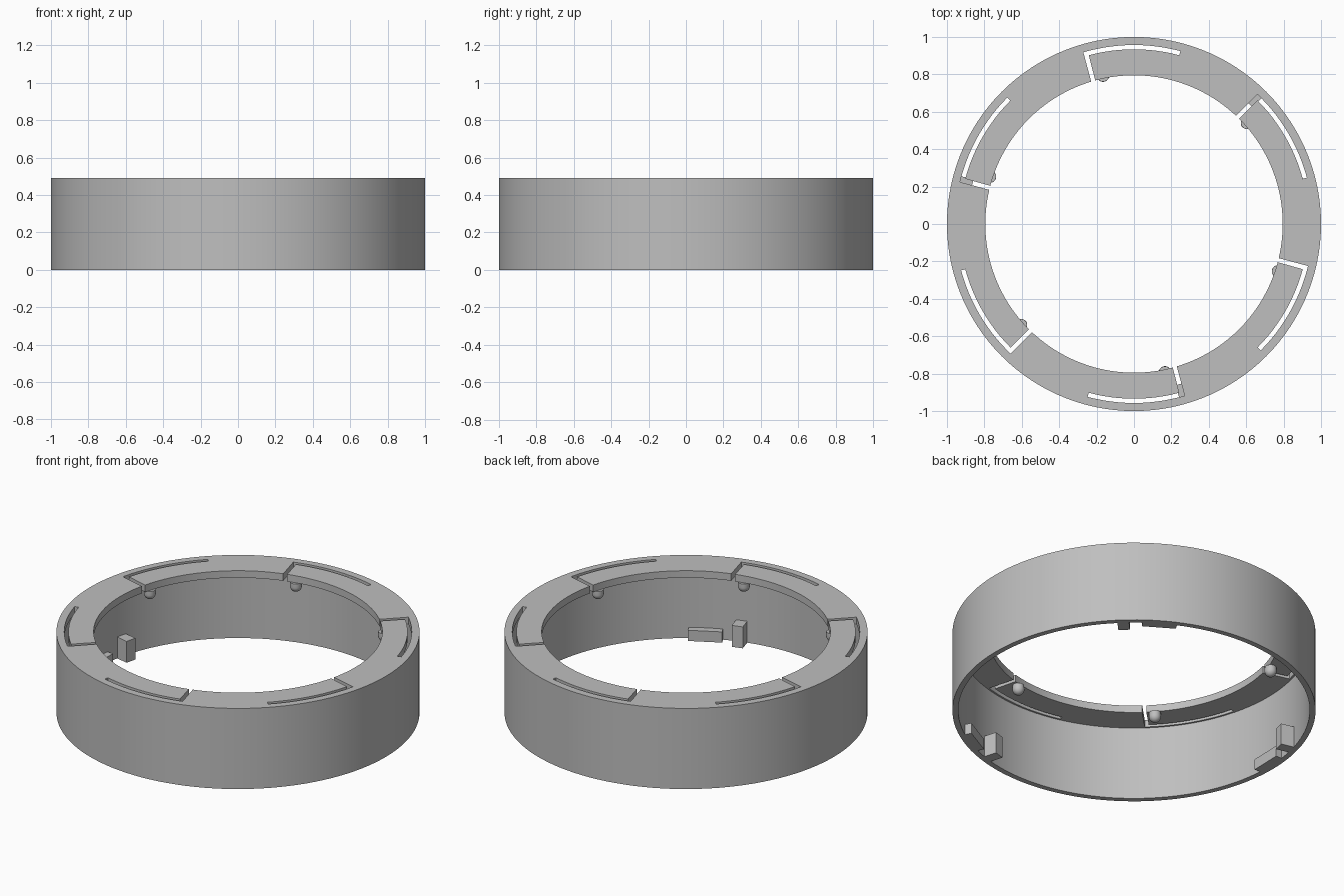
import bpy, bmesh, math
from mathutils import Matrix, Vector

cube = bpy.data.objects.get("Cube")
if cube:
    bpy.data.objects.remove(cube, do_unlink=True)

HEIGHT, OUTER, WALL, INNER = 0.49, 1.0, 0.968, 0.795
PLATE = HEIGHT - 0.043

grey = bpy.data.materials.new("light grey")
grey.use_nodes = True
grey.diffuse_color = (0.52, 0.52, 0.52, 1)
grey.node_tree.nodes["Principled BSDF"].inputs["Base Color"].default_value = grey.diffuse_color


def make(name, bm):
    bmesh.ops.recalc_face_normals(bm, faces=bm.faces)
    mesh = bpy.data.meshes.new(name)
    bm.to_mesh(mesh)
    bm.free()
    mesh.materials.append(grey)
    obj = bpy.data.objects.new(name, mesh)
    bpy.context.collection.objects.link(obj)
    return obj


def polar(r, deg, z=0.0):
    a = math.radians(deg)
    return Vector((r * math.cos(a), r * math.sin(a), z))


def revolve(name, profile, steps):
    bm = bmesh.new()
    verts = [bm.verts.new((r, 0, z)) for r, z in profile]
    edges = [bm.edges.new((a, b)) for a, b in zip(verts, verts[1:] + verts[:1])]
    bmesh.ops.spin(bm, geom=verts + edges, cent=(0, 0, 0), axis=(0, 0, 1),
                   angle=math.tau, steps=steps, use_merge=True)
    bmesh.ops.remove_doubles(bm, verts=bm.verts, dist=1e-5)
    return make(name, bm)


def smooth(obj):
    bpy.ops.object.select_all(action="DESELECT")
    obj.select_set(True)
    bpy.context.view_layer.objects.active = obj
    bpy.ops.object.shade_smooth_by_angle(angle=math.radians(30))


# Ring body: thin outer wall with an inward flange on top
ring = revolve("ring_body", [(OUTER, 0), (OUTER, HEIGHT), (INNER, HEIGHT),
                             (INNER, PLATE), (WALL, PLATE), (WALL, 0)], 120)

# L-shaped slots that free six spring tabs in the flange
bm = bmesh.new()
for k in range(6):
    start = 45 + 60 * k
    along, side = polar(1, start), polar(1, start + 90)
    arc = [start - 30 + 30 * i / 12 for i in range(13)]
    outline = [polar(0.957, a) for a in arc]
    outline += [along * 0.957 + side * 0.024, along * 0.76 + side * 0.024,
                along * 0.76 + side * 0.002]
    outline += [polar(0.934, a) for a in reversed(arc)]
    face = bm.faces.new([bm.verts.new(p + Vector((0, 0, PLATE - 0.03))) for p in outline])
    top = bmesh.ops.extrude_face_region(bm, geom=[face])["geom"]
    bmesh.ops.translate(bm, vec=(0, 0, 0.12),
                        verts=[v for v in top if isinstance(v, bmesh.types.BMVert)])
cutter = make("slot_cutter", bm)
cutter.hide_render = True
cut = ring.modifiers.new("slots", "BOOLEAN")
cut.operation, cut.solver, cut.object = "DIFFERENCE", "EXACT", cutter
bpy.context.view_layer.objects.active = ring
bpy.ops.object.modifier_apply(modifier=cut.name)
bpy.data.objects.remove(cutter, do_unlink=True)
smooth(ring)

# Rounded pegs hanging below the free end of each tab
for k in range(6):
    bm = bmesh.new()
    bmesh.ops.create_uvsphere(bm, u_segments=20, v_segments=12, radius=0.033)
    for v in bm.verts:
        if v.co.z > 0.001:
            v.co.z = 0.025 if v.co.z < 0.03 else 0.0255
            flat = v.co.xy
            if flat.length > 1e-4 and v.co.z == 0.025:
                v.co.xy = flat.normalized() * 0.033
    bmesh.ops.remove_doubles(bm, verts=bm.verts, dist=1e-4)
    bmesh.ops.translate(bm, vec=polar(0.81, 41.8 + 60 * k, PLATE - 0.025), verts=bm.verts)
    smooth(make(f"tab_peg_{k + 1}", bm))


# Locking blocks inside the lower edge of the wall, in three pairs
def block(name, deg, r_in, r_out, width, height):
    bm = bmesh.new()
    bmesh.ops.create_cube(bm, size=1)
    place = (Matrix.Rotation(math.radians(deg), 4, "Z")
             @ Matrix.Translation(((r_in + r_out) / 2, 0, height / 2))
             @ Matrix.Diagonal((r_out - r_in, width, height, 1)))
    bmesh.ops.transform(bm, matrix=place, verts=bm.verts)
    make(name, bm)


for k in range(3):
    base = 46.5 + 120 * k
    block(f"tall_stop_{k + 1}", base, 0.89, 0.975, 0.064, 0.13)
    block(f"low_ledge_{k + 1}", base + 12, 0.925, 0.972, 0.19, 0.065)
